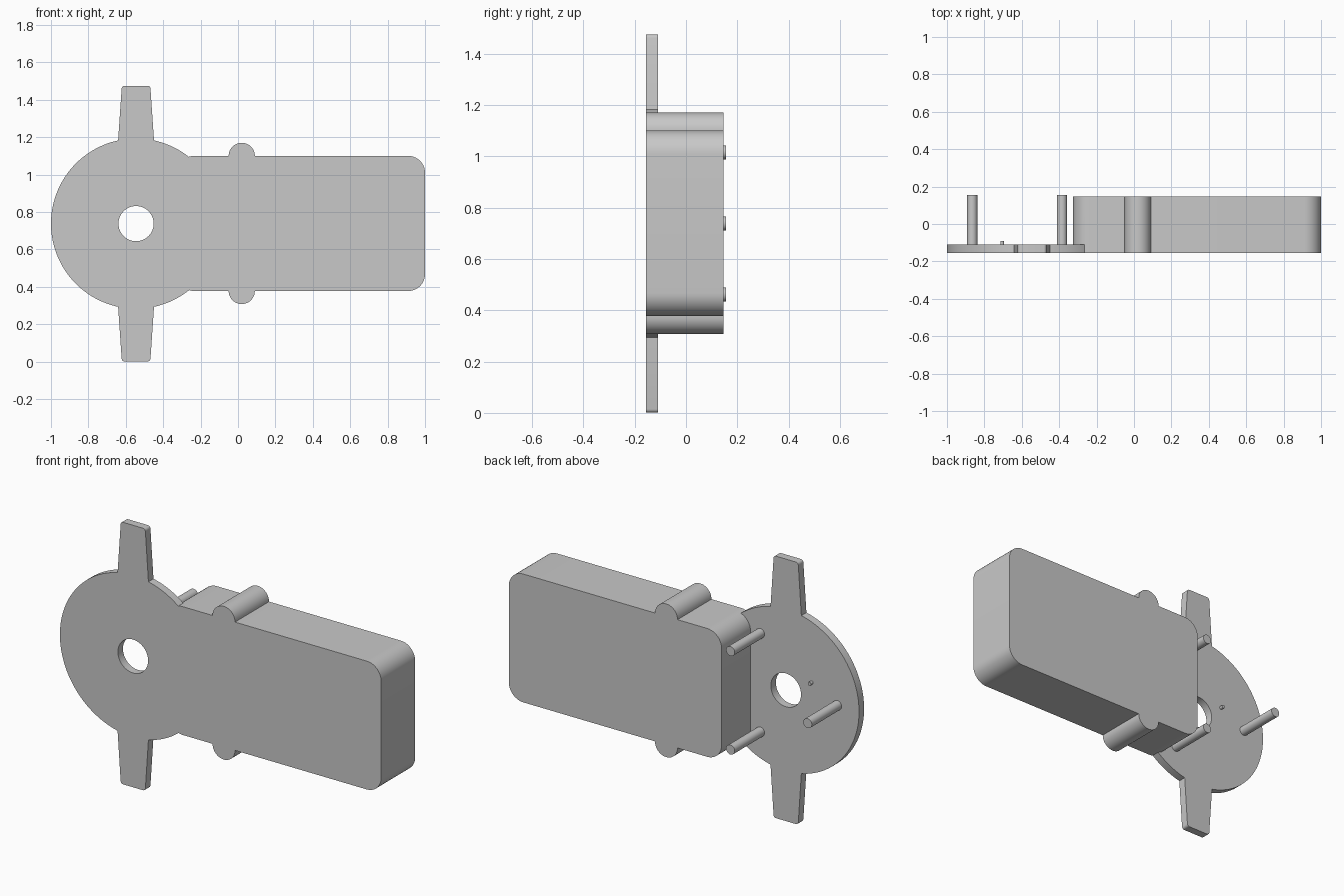
import bpy, bmesh, math
from mathutils import Vector

if "Cube" in bpy.data.objects:
    bpy.data.objects.remove(bpy.data.objects["Cube"])

grey = bpy.data.materials.new("plain grey")
grey.use_nodes = True
colour = (0.58, 0.58, 0.58, 1)
grey.diffuse_color = colour
grey.node_tree.nodes["Principled BSDF"].inputs["Base Color"].default_value = colour

FRONT, PLATE_BACK, BODY_BACK, PEG_BACK = -0.155, -0.11, 0.147, 0.155
HUB = Vector((-0.545, 0.738))
DISC_R = 0.455


def circle(centre, radius, sides=96):
    return [centre + radius * Vector((math.cos(a), math.sin(a)))
            for a in (math.tau * i / sides for i in range(sides))]


def rounded(corners, radius, steps=10):
    """Round every corner of a convex outline."""
    out = []
    for i, p in enumerate(corners):
        u = (corners[i - 1] - p).normalized()
        v = (corners[(i + 1) % len(corners)] - p).normalized()
        half = u.angle(v) / 2
        reach = radius / math.tan(half)
        c = p + (u + v).normalized() * radius / math.sin(half)
        a, b = (p + u * reach - c).normalized(), (p + v * reach - c).normalized()
        out += [c + radius * a.slerp(b, k / steps).normalized() for k in range(steps + 1)]
    return out


def prism(name, outline, y0, y1):
    """Extrude an x-z outline from y0 to y1."""
    bm = bmesh.new()
    face = bm.faces.new([bm.verts.new((p.x, y0, p.y)) for p in outline])
    ext = bmesh.ops.extrude_face_region(bm, geom=[face], use_keep_orig=True)
    moved = [g for g in ext["geom"] if isinstance(g, bmesh.types.BMVert)]
    bmesh.ops.translate(bm, vec=(0, y1 - y0, 0), verts=moved)
    bmesh.ops.recalc_face_normals(bm, faces=bm.faces)
    mesh = bpy.data.meshes.new(name)
    bm.to_mesh(mesh)
    bm.free()
    mesh.materials.append(grey)
    ob = bpy.data.objects.new(name, mesh)
    bpy.context.collection.objects.link(ob)
    return ob


def select(ob):
    bpy.ops.object.select_all(action="DESELECT")
    ob.select_set(True)
    bpy.context.view_layer.objects.active = ob


def combine(target, other, operation):
    select(target)
    mod = target.modifiers.new("combine", "BOOLEAN")
    mod.operation, mod.object, mod.solver = operation, other, "EXACT"
    bpy.ops.object.modifier_apply(modifier=mod.name)
    bpy.data.objects.remove(other)


# Rectangular case with rounded corners
case = [Vector(p) for p in ((-0.325, 0.378), (1, 0.378), (1, 1.1), (-0.325, 1.1))]
housing = prism("housing", rounded(case, 0.09), FRONT, BODY_BACK)

# Half-round screw bosses above and below the case
for z in (1.1, 0.378):
    combine(housing, prism("boss", circle(Vector((0.02, z)), 0.07, 48), FRONT, BODY_BACK), "UNION")

# Front disc with two tapered arms
combine(housing, prism("disc", circle(HUB, DISC_R, 128), FRONT, PLATE_BACK), "UNION")
for s in (1, -1):
    arm = [HUB + Vector((x, s * z)) for x, z in
           ((-0.099, 0.4), (0.099, 0.4), (0.076, 0.737), (-0.076, 0.737))]
    combine(housing, prism("arm", rounded(arm, 0.015, 5), FRONT, PLATE_BACK), "UNION")

# Centre hole
combine(housing, prism("hole", circle(HUB, 0.094, 64), FRONT - 0.1, PLATE_BACK + 0.1), "DIFFERENCE")

# Three pegs around the hole, and a tiny locating pin
parts = [housing]
for i in range(3):
    a = math.pi + math.tau * i / 3
    spot = HUB + 0.32 * Vector((math.cos(a), math.sin(a)))
    parts.append(prism(f"peg_{i + 1}", circle(spot, 0.027, 32), PLATE_BACK, PEG_BACK))
parts.append(prism("locating_pin", circle(HUB + Vector((-0.16, 0.085)), 0.01, 16),
                   PLATE_BACK, -0.09))

for ob in parts:
    select(ob)
    bpy.ops.object.shade_smooth_by_angle(angle=math.radians(30))
